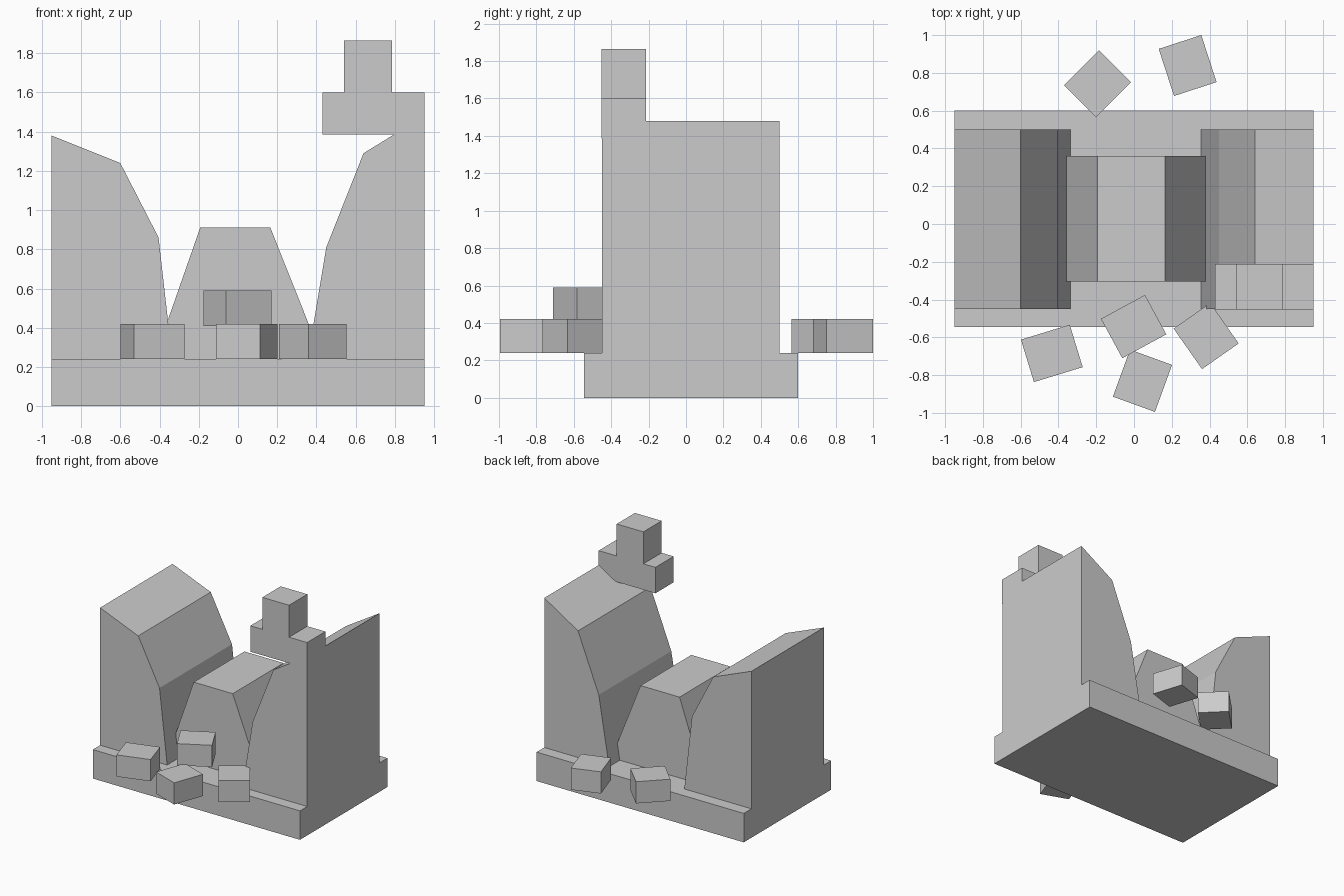
import bpy, bmesh
from math import radians
from mathutils import Matrix, Vector

if "Cube" in bpy.data.objects:
    bpy.data.objects.remove(bpy.data.objects["Cube"])


def finish(name, bm):
    bmesh.ops.recalc_face_normals(bm, faces=bm.faces)
    mesh = bpy.data.meshes.new(name)
    bm.to_mesh(mesh)
    bm.free()
    obj = bpy.data.objects.new(name, mesh)
    bpy.context.collection.objects.link(obj)
    return obj


def box(name, center, size, angle=0):
    bm = bmesh.new()
    bmesh.ops.create_cube(bm, size=1, matrix=Matrix.Diagonal((*size, 1)))
    obj = finish(name, bm)
    obj.location = center
    obj.rotation_euler.z = radians(angle)
    return obj


def span_box(name, lo, hi):
    lo, hi = Vector(lo), Vector(hi)
    return box(name, (lo + hi) / 2, hi - lo)


def extrude_profile(name, profile, y0, y1):
    """Extrude an (x, z) outline from y0 back to y1."""
    bm = bmesh.new()
    face = bm.faces.new([bm.verts.new((x, y0, z)) for x, z in profile])
    new = bmesh.ops.extrude_face_region(bm, geom=[face])["geom"]
    verts = [g for g in new if isinstance(g, bmesh.types.BMVert)]
    bmesh.ops.translate(bm, verts=verts, vec=(0, y1 - y0, 0))
    return finish(name, bm)


# Ground slab
FLOOR = 0.24
span_box("base_slab", (-0.95, -0.545, 0), (0.95, 0.60, FLOOR))

# Cliffs either side of the gap, and the mound between them
extrude_profile("left_cliff", [(-0.95, FLOOR), (-0.335, FLOOR), (-0.405, 0.86),
                               (-0.60, 1.24), (-0.95, 1.38)], -0.45, 0.50)
extrude_profile("right_cliff", [(0.355, FLOOR), (0.95, FLOOR), (0.95, 1.48),
                                (0.64, 1.29), (0.45, 0.81)], -0.45, 0.50)
extrude_profile("center_mound", [(-0.427, FLOOR), (0.432, FLOOR),
                                 (0.165, 0.91), (-0.193, 0.91)], -0.305, 0.36)

# Stacked blocks overhanging the right cliff
span_box("ledge_block", (0.43, -0.452, 1.385), (0.95, -0.213, 1.60))
span_box("ledge_top_block", (0.54, -0.452, 1.60), (0.785, -0.213, 1.865))

# Scattered loose blocks: x, y, bottom z, width, depth, turn
blocks = [
    (-0.435, -0.685, FLOOR, 0.27, 0.235, 17),
    (-0.002, -0.543, 0.41, 0.265, 0.237, 28.5),
    (0.045, -0.83, FLOOR, 0.237, 0.265, -20),
    (0.382, -0.593, FLOOR, 0.237, 0.262, 35),
    (-0.193, 0.742, FLOOR, 0.263, 0.24, 45),
    (0.284, 0.839, FLOOR, 0.237, 0.262, 18),
]
for i, (x, y, z, w, d, turn) in enumerate(blocks, 1):
    box(f"loose_block_{i}", (x, y, z + 0.09), (w, d, 0.18), turn)
